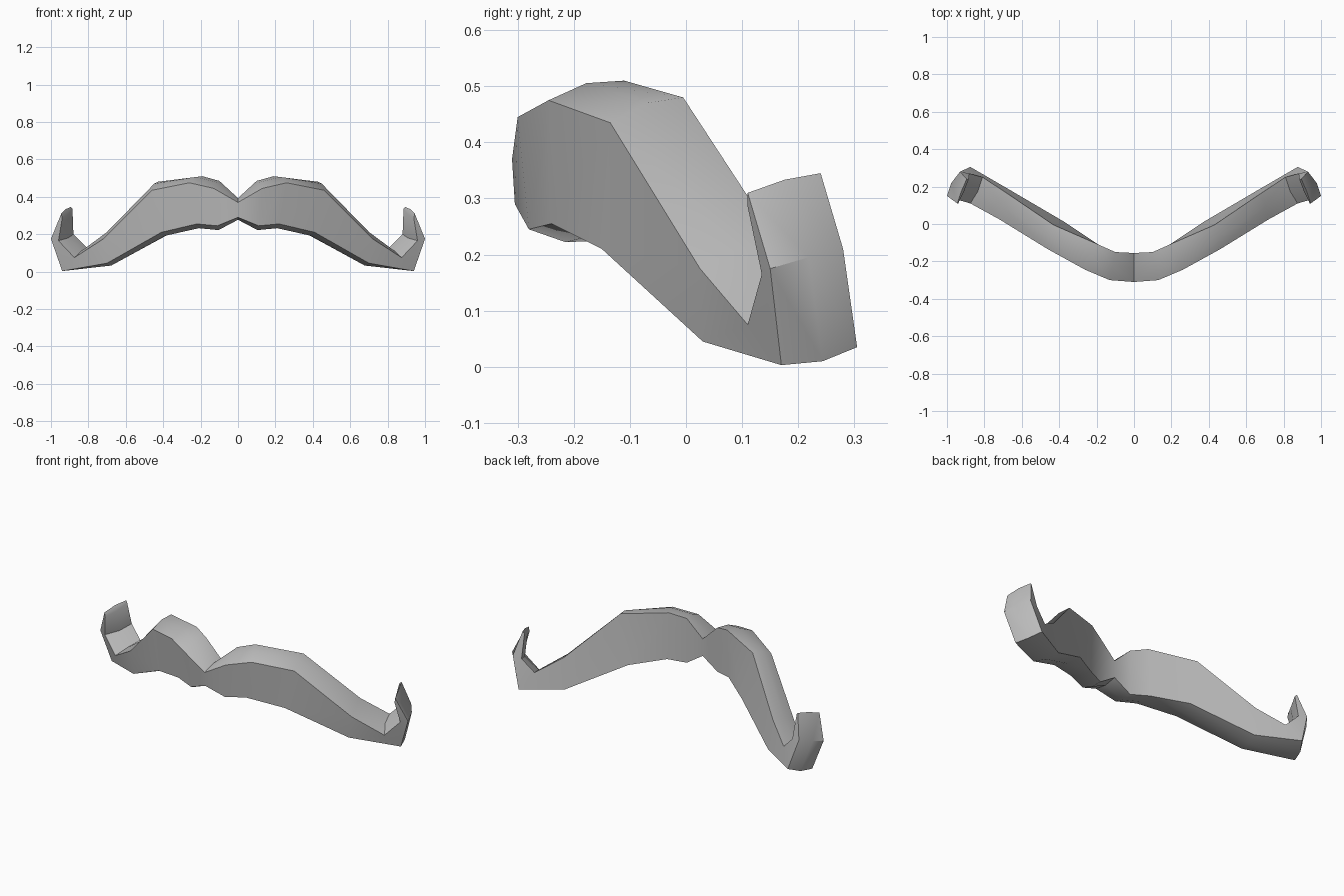
import bpy, bmesh
from mathutils import Vector

cube = bpy.data.objects.get("Cube")
if cube:
    bpy.data.objects.remove(cube)

# One flat grey for the whole piece
grey = bpy.data.materials.new("mid grey")
grey.use_nodes = True
colour = (0.5, 0.5, 0.5, 1)
grey.diffuse_color = colour
grey.node_tree.nodes["Principled BSDF"].inputs["Base Color"].default_value = colour

# Four edge lines of the left half, from the centre notch out to the curled tip
front_top = [(0, -.31, .37), (.13, -.3, .445), (.26, -.245, .475), (.46, -.135, .435),
             (.72, .025, .175), (.875, .11, .075), (.96, .135, .165), (.94, .11, .285)]
back_top = [(0, -.155, .39), (.1, -.15, .485), (.19, -.11, .51), (.43, -.005, .48),
            (.68, .165, .22), (.81, .25, .13), (.88, .27, .2), (.885, .235, .335)]
front_bottom = [(0, -.305, .29), (.11, -.28, .245), (.22, -.24, .255), (.41, -.15, .21),
                (.7, .03, .045), (.94, .17, .003), (1, .15, .175), (.945, .11, .31)]
back_bottom = [(0, -.155, .29), (.1, -.15, .225), (.2, -.11, .235), (.37, .01, .2),
               (.66, .18, .045), (.875, .305, .035), (.93, .28, .21), (.895, .24, .345)]


def cross_section(bm, index, bulge=0.013):
    """Six-sided ring: a gently crowned top and underside, flat front and back."""
    ft, bt, fb, bb = (Vector(line[index]) for line in
                      (front_top, back_top, front_bottom, back_bottom))
    top, bottom = (ft + bt) / 2, (fb + bb) / 2
    out = (top - bottom).normalized() * bulge
    if index == 0:
        out.x = 0
    if index == len(front_top) - 1:
        out *= 0.5
    return [bm.verts.new(p) for p in (ft, top + out, bt, bb, bottom - out, fb)]


# Skin the rings and close the tip; the centre stays open for the mirror
bm = bmesh.new()
rings = [cross_section(bm, i) for i in range(len(front_top))]
for near, far in zip(rings, rings[1:]):
    for k in range(len(near)):
        n = (k + 1) % len(near)
        bm.faces.new((near[k], near[n], far[n], far[k]))
bm.faces.new(rings[-1])
bmesh.ops.recalc_face_normals(bm, faces=bm.faces)
# Make sure the front face looks forward
bm.normal_update()
front = max(bm.faces, key=lambda f: abs(f.normal.y))
if sum(f.normal.z * f.calc_center_median().z * f.calc_area() for f in bm.faces) < 0:
    bmesh.ops.reverse_faces(bm, faces=bm.faces)

mesh = bpy.data.meshes.new("moustache")
bm.to_mesh(mesh)
bm.free()
mesh.materials.append(grey)
moustache = bpy.data.objects.new("moustache", mesh)
bpy.context.collection.objects.link(moustache)

# Right half
mirror = moustache.modifiers.new("mirror", "MIRROR")
mirror.use_clip = True
mirror.merge_threshold = 0.002

bpy.context.view_layer.objects.active = moustache
moustache.select_set(True)
bpy.ops.object.modifier_apply(modifier=mirror.name)
bpy.ops.object.shade_smooth_by_angle(angle=0.7)
